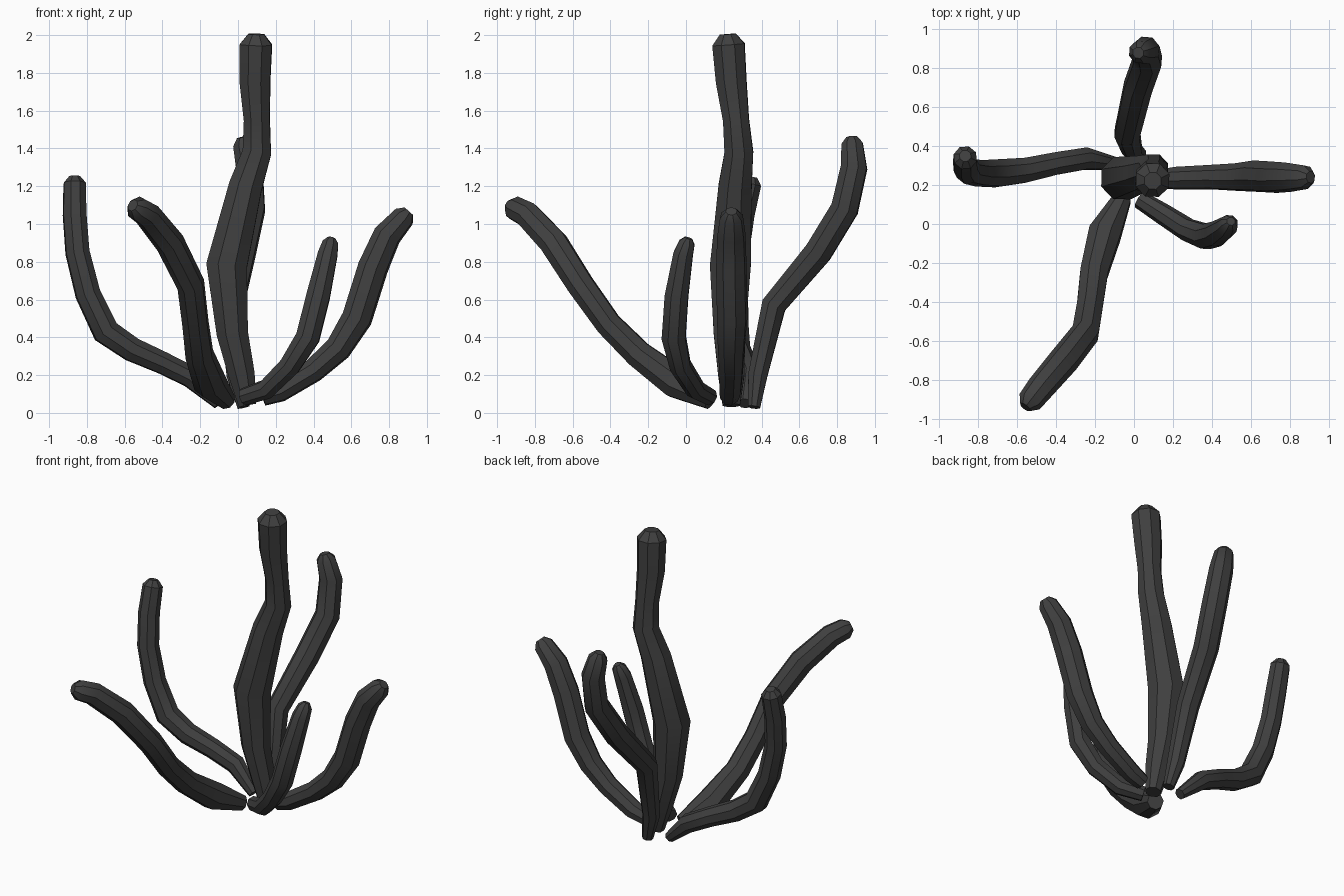
import bpy
import bmesh
import math
from mathutils import Vector

cube = bpy.data.objects.get("Cube")
if cube:
    bpy.data.objects.remove(cube, do_unlink=True)

SIDES = 8

# Single charcoal material
charcoal = bpy.data.materials.new("charcoal")
charcoal.use_nodes = True
colour = (0.05, 0.05, 0.05, 1)
charcoal.diffuse_color = colour
bsdf = next(n for n in charcoal.node_tree.nodes if n.type == "BSDF_PRINCIPLED")
bsdf.inputs["Base Color"].default_value = colour
bsdf.inputs["Roughness"].default_value = 0.8


def branch(name, path):
    """Tapered tube along (x, y, z, radius) points, with a chamfered tip."""
    pts = [Vector(p[:3]) for p in path]
    radii = [p[3] for p in path]
    # chamfer ring beyond the last point
    end_dir = (pts[-1] - pts[-2]).normalized()
    pts.append(pts[-1] + end_dir * radii[-1] * 0.6)
    radii.append(radii[-1] * 0.5)

    bm = bmesh.new()
    rings = []
    side = Vector((1, 0, 0))
    for i, (p, r) in enumerate(zip(pts, radii)):
        before = pts[max(i - 1, 0)]
        after = pts[min(i + 1, len(pts) - 1)]
        axis = (after - before).normalized()
        side = (side - axis * side.dot(axis)).normalized()
        other = axis.cross(side)
        ring = []
        for k in range(SIDES):
            a = math.tau * (k + 0.5) / SIDES
            ring.append(bm.verts.new(p + (side * math.cos(a) + other * math.sin(a)) * r))
        rings.append(ring)
    for low, high in zip(rings, rings[1:]):
        for k in range(SIDES):
            n = (k + 1) % SIDES
            bm.faces.new((low[k], low[n], high[n], high[k]))
    bm.faces.new(rings[0][::-1])
    bm.faces.new(rings[-1])

    mesh = bpy.data.meshes.new(name)
    bm.to_mesh(mesh)
    bm.free()
    mesh.materials.append(charcoal)
    obj = bpy.data.objects.new(name, mesh)
    bpy.context.collection.objects.link(obj)
    bpy.ops.object.select_all(action="DESELECT")
    obj.select_set(True)
    bpy.context.view_layer.objects.active = obj
    bpy.ops.object.shade_smooth_by_angle(angle=math.radians(35))


# Tall central stem
branch("central_stem", [
    (.05, .24, .04, .05), (.02, .24, .2, .075), (-.03, .23, .42, .09),
    (-.06, .235, .78, .117), (.04, .26, 1.2, .095), (.1, .28, 1.38, .082),
    (.1, .265, 1.55, .074), (.09, .24, 1.75, .087), (.095, .225, 1.95, .092)])

# Branch rising to the back
branch("back_branch", [
    (.03, .36, .03, .035), (-.01, .38, .2, .055), (-.035, .465, .57, .07),
    (.02, .7, .85, .078), (.07, .84, 1.08, .078), (.06, .89, 1.3, .074),
    (.03, .88, 1.425, .06)])

# Branch curving up on the -x side
branch("right_branch", [
    (-.1, .31, .05, .035), (-.25, .335, .19, .06), (-.4, .31, .265, .062),
    (-.56, .275, .335, .068), (-.7, .26, .43, .075), (-.795, .26, .63, .07),
    (-.85, .27, .85, .067), (-.865, .3, 1.05, .066), (-.865, .34, 1.215, .062)])

# Branch leaning out to the front
branch("front_branch", [
    (-.06, .13, .065, .05), (-.15, -.05, .16, .09), (-.205, -.25, .31, .077),
    (-.225, -.41, .47, .072), (-.25, -.56, .68, .075), (-.36, -.7, .9, .078),
    (-.48, -.84, 1.05, .072), (-.535, -.91, 1.085, .065)])

# Branch curving up on the +x side
branch("left_branch", [
    (.13, .23, .085, .05), (.22, .235, .115, .06), (.4, .24, .225, .065),
    (.53, .24, .34, .073), (.63, .245, .5, .083), (.715, .24, .77, .083),
    (.79, .24, .94, .077), (.88, .24, 1.04, .062)])

# Short branch between front and +x side
branch("short_branch", [
    (.03, .125, .085, .047), (.15, .05, .125, .055), (.275, -.03, .25, .06),
    (.37, -.065, .4, .068), (.425, -.05, .62, .067), (.475, -.015, .84, .056),
    (.49, .005, .9, .045)])
